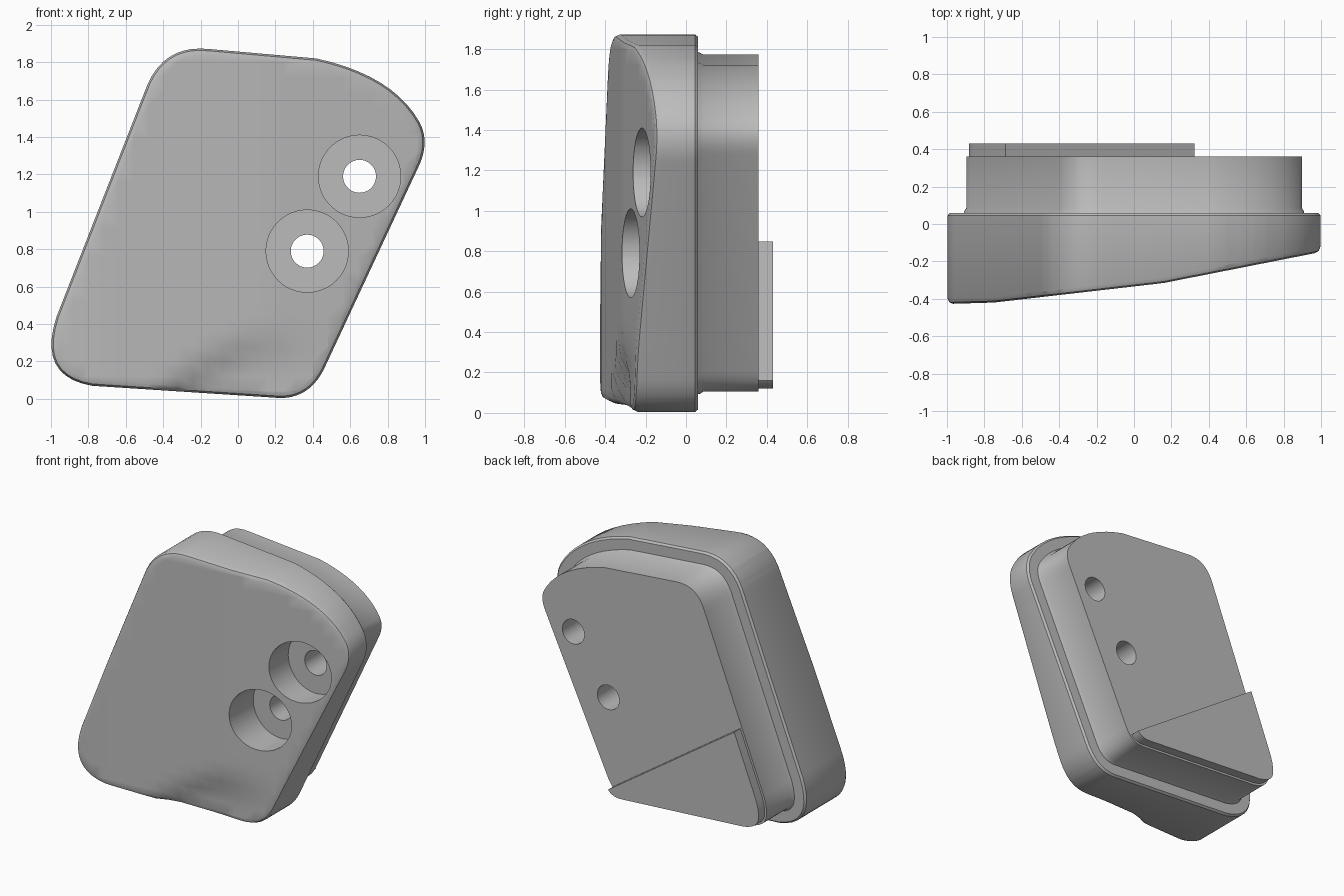
import bpy, bmesh, math
from mathutils import Vector

cube = bpy.data.objects.get("Cube")
if cube:
    bpy.data.objects.remove(cube, do_unlink=True)

grey = bpy.data.materials.new("plain grey")
grey.use_nodes = True
grey.diffuse_color = (0.5, 0.5, 0.5, 1)
grey.node_tree.nodes["Principled BSDF"].inputs["Base Color"].default_value = (0.5, 0.5, 0.5, 1)

# Rounded corners of the outline: start, control and end points in x, z
CORNERS = [
    ((-0.97, 0.44), (-1.075, 0.12), (-0.78, 0.07)),
    ((0.22, 0.005), (0.38, 0.0), (0.46, 0.16)),
    ((0.96, 1.23), (1.03, 1.37), (0.97, 1.48)),
    ((0.97, 1.48), (0.83, 1.73), (0.42, 1.82)),
    ((-0.15, 1.87), (-0.41, 1.90), (-0.50, 1.64)),
]
HOLES = [(0.65, 1.19), (0.37, 0.79)]


def outline(steps=10):
    pts = []
    for a, b, c in CORNERS:
        a, b, c = Vector(a), Vector(b), Vector(c)
        for i in range(steps + 1):
            t = i / steps
            p = a * (1 - t) ** 2 + b * 2 * t * (1 - t) + c * t * t
            if not pts or (p - pts[-1]).length > 1e-4:
                pts.append(p)
    return pts


def inset(pts, dist):
    result = []
    for i, p in enumerate(pts):
        d1 = (p - pts[i - 1]).normalized()
        d2 = (pts[(i + 1) % len(pts)] - p).normalized()
        n1, n2 = Vector((-d1.y, d1.x)), Vector((-d2.y, d2.x))
        result.append(p + (n1 + n2) * (dist / (1 + n1.dot(n2))))
    return result


def loft(levels):
    """Closed solid from (inset, y) levels of the outline, front to back."""
    bm = bmesh.new()
    base = outline()
    rings = [[bm.verts.new((p.x, y, p.y)) for p in inset(base, d)] for d, y in levels]
    for r1, r2 in zip(rings, rings[1:]):
        for i in range(len(base)):
            bm.faces.new((r1[i - 1], r1[i], r2[i], r2[i - 1]))
    bm.faces.new(rings[0])
    bm.faces.new(rings[-1])
    return bm


def finish(bm, name):
    bmesh.ops.recalc_face_normals(bm, faces=bm.faces[:])
    mesh = bpy.data.meshes.new(name)
    bm.to_mesh(mesh)
    bm.free()
    mesh.materials.append(grey)
    obj = bpy.data.objects.new(name, mesh)
    bpy.context.collection.objects.link(obj)
    return obj


def activate(obj):
    bpy.ops.object.select_all(action='DESELECT')
    obj.select_set(True)
    bpy.context.view_layer.objects.active = obj


def drill(obj, radius, y0, y1):
    for x, z in HOLES:
        bpy.ops.mesh.primitive_cylinder_add(vertices=48, radius=radius, depth=y1 - y0,
                                            location=(x, (y0 + y1) / 2, z),
                                            rotation=(math.pi / 2, 0, 0))
        cutter = bpy.context.object
        cutter.hide_render = True
        cutter.data.materials.append(grey)
        mod = obj.modifiers.new("hole", 'BOOLEAN')
        mod.operation = 'DIFFERENCE'
        mod.solver = 'EXACT'
        mod.object = cutter
        activate(obj)
        bpy.ops.object.modifier_apply(modifier=mod.name)
        bpy.data.objects.remove(cutter, do_unlink=True)


def smooth(value):
    value = max(0.0, min(1.0, value))
    return value * value * (3 - 2 * value)


def front_y(x, z):
    """Slanted front surface with a shallow dip near the lower edge."""
    if x < -0.75:
        y = -0.42 + (x + 0.75) * 0.03
    elif x < 0.15:
        y = -0.42 + (x + 0.75) * 0.115
    else:
        y = -0.317 + (x - 0.15) * 0.197
    side = (x - 0.08) * 0.546 - (z - 0.35) * 0.838
    dip = smooth(side / 0.1 + 0.3) * smooth((0.42 - z) / 0.3) * smooth((0.6 - x) / 0.6)
    return y + 0.05 * dip


# Main body, its front cut into a grid and bent to the slanted surface
bm = loft([(0.03, -1.02), (0.01, -1.012), (0, -0.99), (0, 0.045), (0.012, 0.06)])
for axis, start, count in ((0, -0.96, 25), (2, 0.04, 23)):
    for i in range(count):
        point, normal = Vector(), Vector()
        point[axis] = start + i * 0.08
        normal[axis] = 1
        bmesh.ops.bisect_plane(bm, geom=bm.verts[:] + bm.edges[:] + bm.faces[:],
                               plane_co=point, plane_no=normal, dist=1e-5)
for v in bm.verts:
    if v.co.y < -0.9:
        v.co.y = front_y(v.co.x, v.co.z) + v.co.y + 1.02
body = finish(bm, "main_body")
drill(body, 0.22, -1, -0.04)
drill(body, 0.088, -1, 1)

# Narrower rear block with a small fillet where it meets the body
block = finish(loft([(0.085, 0.05), (0.09, 0.07), (0.1, 0.085), (0.1, 0.36)]), "rear_block")
drill(block, 0.088, -1, 1)

# Raised rear plate, cut off along a diagonal
bm = loft([(0.115, 0.35), (0.115, 0.43)])
bmesh.ops.bisect_plane(bm, geom=bm.verts[:] + bm.edges[:] + bm.faces[:],
                       plane_co=(-0.69, 0, 0.85), plane_no=(0.68, 0, 1), clear_outer=True)
bmesh.ops.holes_fill(bm, edges=bm.edges[:], sides=0)
plate = finish(bm, "rear_plate")

for obj in (body, block, plate):
    activate(obj)
    bpy.ops.object.shade_smooth_by_angle(angle=math.radians(35))
